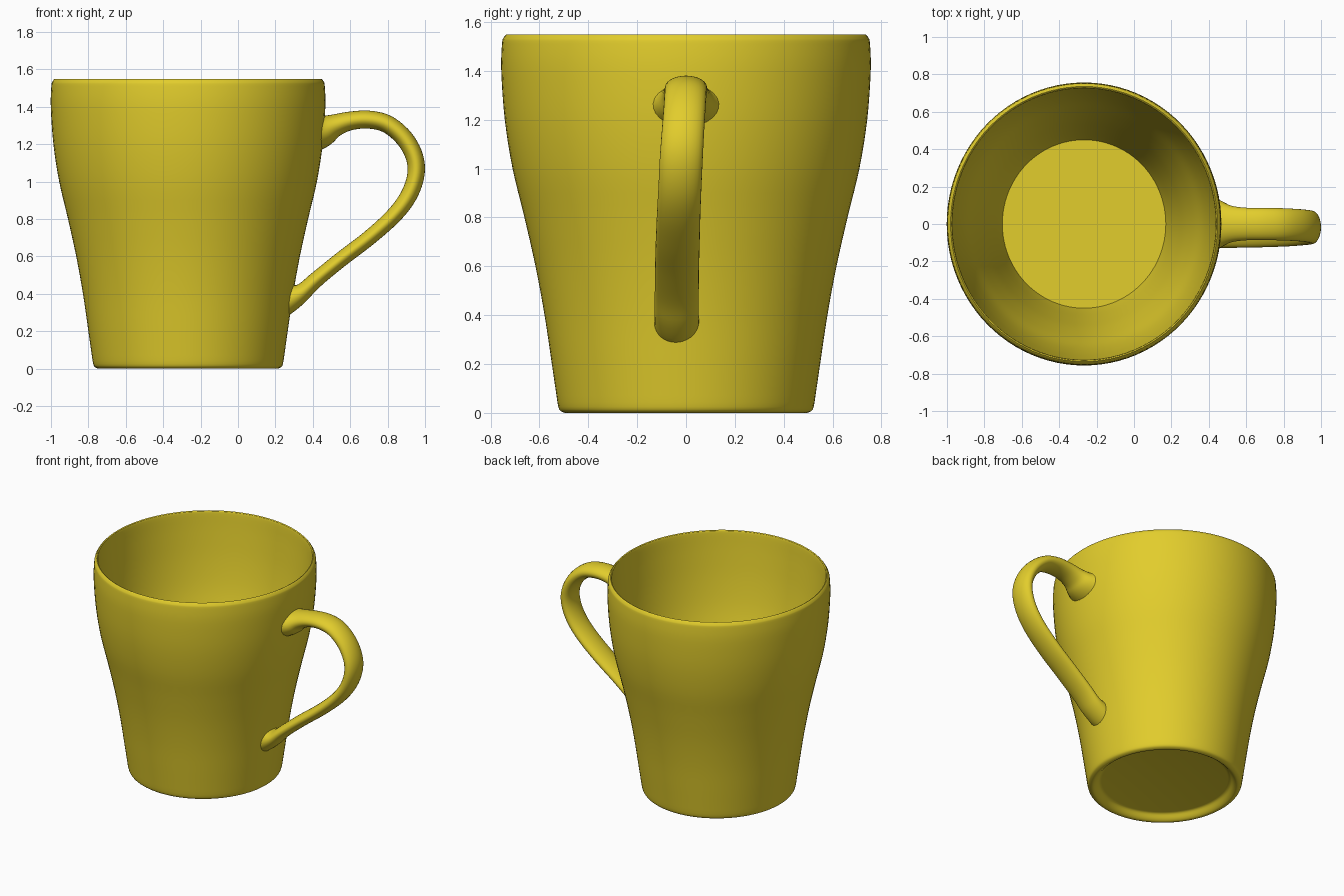
import bpy, bmesh, math
from mathutils import Vector

if "Cube" in bpy.data.objects:
    bpy.data.objects.remove(bpy.data.objects["Cube"])

glaze = bpy.data.materials.new("yellow_glaze")
glaze.diffuse_color = (0.76, 0.61, 0.025, 1)
glaze.use_nodes = True
glaze.node_tree.nodes["Principled BSDF"].inputs["Base Color"].default_value = glaze.diffuse_color
CX = -0.267


def smooth_path(pts, n):
    """Catmull-Rom samples through points of any dimension."""
    out = []
    for i in range(len(pts) - 1):
        p = [pts[max(0, min(len(pts) - 1, i + k))] for k in (-1, 0, 1, 2)]
        for s in range(n):
            t = s / n
            out.append([0.5 * (2 * b + (c - a) * t + (2 * a - 5 * b + 4 * c - d) * t * t
                               + (3 * b - a - 3 * c + d) * t ** 3)
                        for a, b, c, d in zip(*p)])
    return out + [list(pts[-1])]


def skin(name, rings):
    """Bridge equal rings, cap both ends and make a smooth object."""
    bm = bmesh.new()
    loops = [[bm.verts.new(co) for co in r] for r in rings]
    n = len(loops[0])
    for a, b in zip(loops, loops[1:]):
        for i in range(n):
            j = (i + 1) % n
            bm.faces.new((a[i], a[j], b[j], b[i]))
    bm.faces.new(loops[0][::-1])
    bm.faces.new(loops[-1])
    bmesh.ops.recalc_face_normals(bm, faces=bm.faces)
    me = bpy.data.meshes.new(name)
    bm.to_mesh(me)
    bm.free()
    ob = bpy.data.objects.new(name, me)
    bpy.context.collection.objects.link(ob)
    me.materials.append(glaze)
    bpy.context.view_layer.objects.active = ob
    ob.select_set(True)
    bpy.ops.object.shade_smooth_by_angle(angle=math.radians(40))
    ob.select_set(False)
    return ob


# Cup: recessed foot, outer wall, thin rim, inner wall (radius, height)
foot = [(0.415, 0.042), (0.432, 0.036), (0.453, 0.012), (0.472, 0.0), (0.49, 0.003),
        (0.504, 0.015), (0.511, 0.045)]
outer = [(0.511, 0.045), (0.533, 0.2), (0.562, 0.4), (0.598, 0.6), (0.642, 0.8),
         (0.689, 1.0), (0.72, 1.2), (0.734, 1.4), (0.731, 1.51), (0.725, 1.535),
         (0.714, 1.549)]
inner = [(0.714, 1.549), (0.709, 1.545), (0.704, 1.53), (0.693, 1.4), (0.671, 1.2),
         (0.637, 1.0), (0.585, 0.8), (0.538, 0.6), (0.499, 0.4), (0.461, 0.2),
         (0.437, 0.09)]
profile = smooth_path(foot, 3)[:-1] + smooth_path(outer, 4)[:-1] + smooth_path(inner, 4)
SEG = 96
skin("cup", [[(CX + r * math.cos(2 * math.pi * k / SEG),
               1.03 * r * math.sin(2 * math.pi * k / SEG), z) for k in range(SEG)]
             for r, z in profile])

# Handle: x, y, z, half thickness, half width
path = [(0.435, 0, 1.263, 0.104, 0.143), (0.46, 0, 1.272, 0.086, 0.127),
        (0.52, 0, 1.300, 0.061, 0.098), (0.60, 0, 1.324, 0.05, 0.087),
        (0.70, 0, 1.331, 0.048, 0.086), (0.80, -0.002, 1.306, 0.048, 0.086),
        (0.89, -0.007, 1.23, 0.048, 0.086), (0.944, -0.014, 1.13, 0.047, 0.087),
        (0.95, -0.02, 1.03, 0.046, 0.088), (0.91, -0.025, 0.92, 0.045, 0.088),
        (0.83, -0.03, 0.815, 0.043, 0.089), (0.70, -0.034, 0.698, 0.041, 0.09),
        (0.55, -0.037, 0.583, 0.041, 0.09), (0.42, -0.038, 0.477, 0.042, 0.09),
        (0.34, -0.038, 0.405, 0.05, 0.09), (0.265, -0.038, 0.365, 0.088, 0.092)]
pts = smooth_path(path, 5)
rings = []
for i, (x, y, z, t, w) in enumerate(pts):
    a, b = pts[max(i - 1, 0)], pts[min(i + 1, len(pts) - 1)]
    d = Vector((b[0] - a[0], 0, b[2] - a[2])).normalized()
    # ease both ends flat against the cup wall
    if i < 7:
        d = d.lerp(Vector((1, 0, -0.15)), 1 - i / 7).normalized()
    left = len(pts) - 1 - i
    if left < 5:
        d = d.lerp(Vector((-1, 0, 0.1)), 1 - left / 5).normalized()
    n = Vector((-d.z, 0, d.x))
    rings.append([Vector((x, y, z)) + n * t * math.cos(q) + Vector((0, w * math.sin(q), 0))
                  for q in (2 * math.pi * k / 28 for k in range(28))])
skin("handle", rings)
